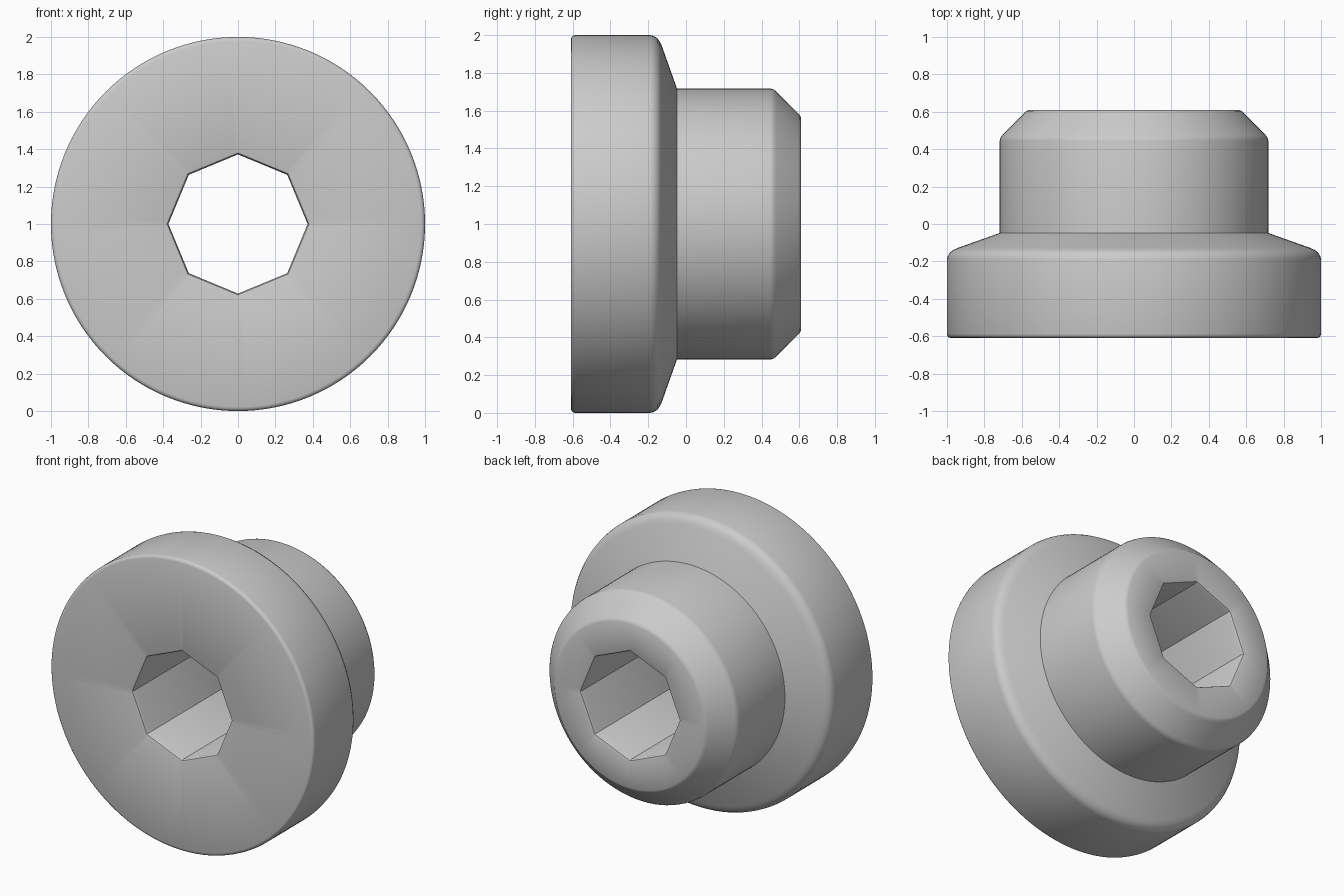
import bpy, bmesh, math

if "Cube" in bpy.data.objects:
    bpy.data.objects.remove(bpy.data.objects["Cube"])

SEG = 128          # steps around the axis (multiple of 8)
SIDES = 8          # sides of the bore

# (radius, y) around the outside, from the front face to the back face
outer = [(0.978, -0.61), (0.990, -0.606), (0.997, -0.599), (1.0, -0.587),
         (1.0, -0.19), (0.996, -0.172), (0.984, -0.152), (0.965, -0.138), (0.94, -0.127),
         (0.718, -0.048),
         (0.718, 0.445), (0.714, 0.461), (0.703, 0.476),
         (0.588, 0.592), (0.577, 0.603), (0.562, 0.61)]
# Through bore with softened rims, from back to front
bore = [(0.39, 0.61), (0.379, 0.606), (0.372, 0.59),
        (0.372, -0.59), (0.379, -0.606), (0.39, -0.61)]


def octagon_radius(r, a):
    step = 2 * math.pi / SIDES
    return r * math.cos(step / 2) / math.cos(a % step - step / 2)


bm = bmesh.new()


def ring(r, y, octagonal):
    verts = []
    for i in range(SEG):
        a = 2 * math.pi * i / SEG
        q = octagon_radius(r, a) if octagonal else r
        verts.append(bm.verts.new((q * math.cos(a), y, 1 + q * math.sin(a))))
    return verts


# Closed loop of rings: outside, back face, bore, front face
rings = [ring(r, y, False) for r, y in outer] + [ring(r, y, True) for r, y in bore]
for k, a in enumerate(rings):
    b = rings[(k + 1) % len(rings)]
    for i in range(SEG):
        j = (i + 1) % SEG
        bm.faces.new((a[i], a[j], b[j], b[i]))
bmesh.ops.recalc_face_normals(bm, faces=bm.faces[:])

mesh = bpy.data.meshes.new("flanged_bushing")
bm.to_mesh(mesh)
bm.free()
obj = bpy.data.objects.new("flanged_bushing", mesh)
bpy.context.collection.objects.link(obj)
bpy.context.view_layer.objects.active = obj
obj.select_set(True)
bpy.ops.object.shade_smooth_by_angle(angle=math.radians(32))
